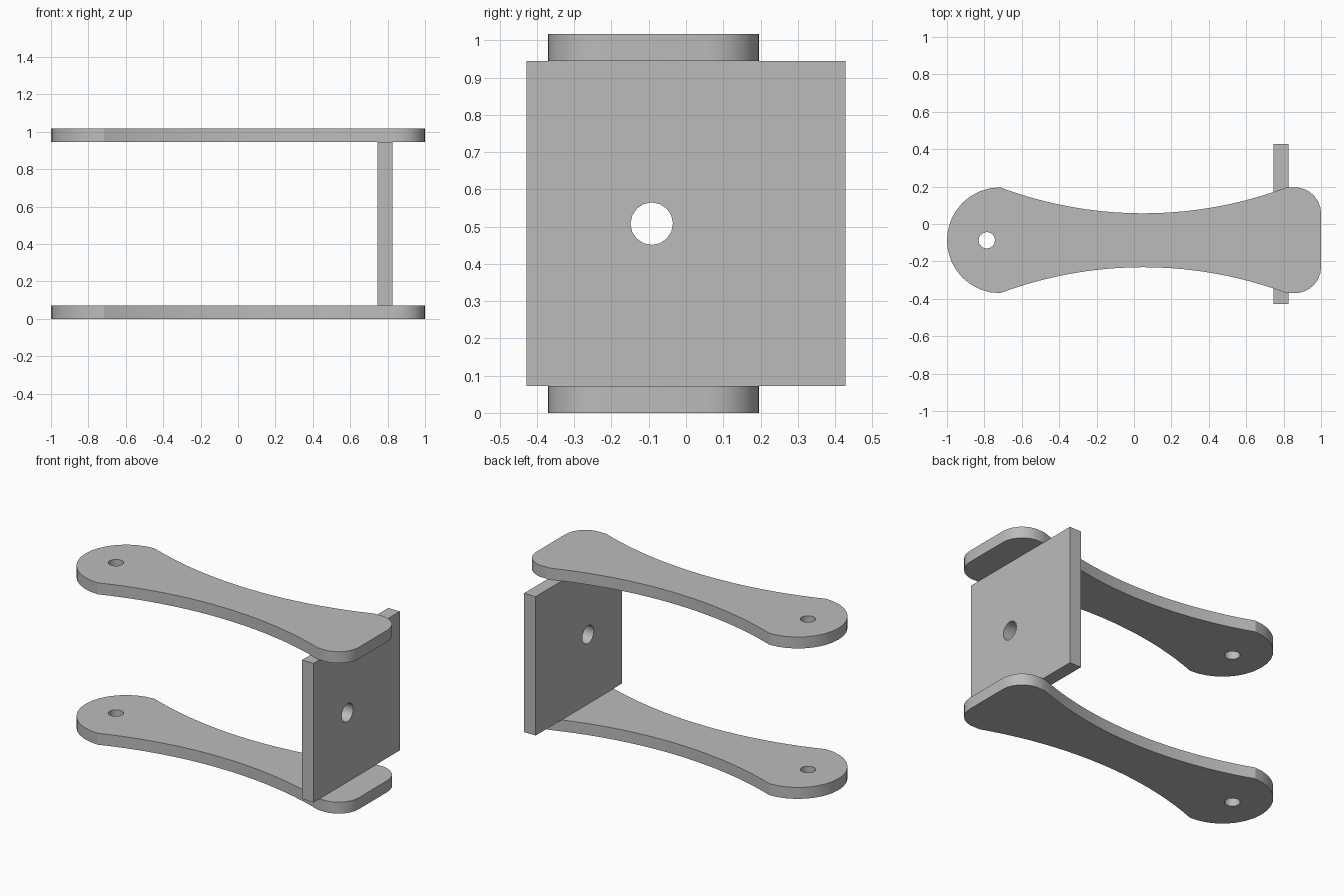
import bpy, bmesh
from math import cos, sin, pi, radians, asin, sqrt
from mathutils import Matrix

cube = bpy.data.objects.get("Cube")
if cube:
    bpy.data.objects.remove(cube, do_unlink=True)

grey = bpy.data.materials.new("plain grey")
grey.use_nodes = True
colour = (0.5, 0.5, 0.5, 1)
grey.diffuse_color = colour
grey.node_tree.nodes["Principled BSDF"].inputs["Base Color"].default_value = colour


def arc(cx, cy, r, start, end, steps):
    """Points along a circular arc, angles in radians."""
    angles = [start + (end - start) * i / steps for i in range(steps + 1)]
    return [(cx + r * cos(a), cy + r * sin(a)) for a in angles]


def circle(cx, cy, r, sides=16):
    return arc(cx, cy, r, 0, 2 * pi, sides)[:-1]


def slab(name, loops, thickness, matrix):
    """Fill an outline with its holes, thicken it and place it."""
    bm = bmesh.new()
    edges = []
    for loop in loops:
        verts = [bm.verts.new((x, y, 0)) for x, y in loop]
        edges += [bm.edges.new((v, verts[i - 1])) for i, v in enumerate(verts)]
    bmesh.ops.triangle_fill(bm, edges=edges, use_beauty=True, normal=(0, 0, 1))
    grown = bmesh.ops.extrude_face_region(bm, geom=bm.faces[:], use_keep_orig=True)
    top = [g for g in grown["geom"] if isinstance(g, bmesh.types.BMVert)]
    bmesh.ops.translate(bm, verts=top, vec=(0, 0, thickness))
    bmesh.ops.transform(bm, matrix=matrix, verts=bm.verts[:])
    bmesh.ops.recalc_face_normals(bm, faces=bm.faces[:])
    mesh = bpy.data.meshes.new(name)
    bm.to_mesh(mesh)
    bm.free()
    mesh.materials.append(grey)
    obj = bpy.data.objects.new(name, mesh)
    bpy.context.collection.objects.link(obj)
    bpy.ops.object.select_all(action="DESELECT")
    obj.select_set(True)
    bpy.context.view_layer.objects.active = obj
    bpy.ops.object.shade_smooth_by_angle(angle=radians(25))
    return obj


# Arm outline: round end, concave waist, filleted square end
axis_y, half, fillet = -0.087, 0.283, 0.14
thick, top_z = 0.072, 0.945
round_x, waist_x, waist_half = -0.717, 0.05, 0.144
chord, sag = waist_x - round_x, half - waist_half
radius = (chord ** 2 + sag ** 2) / (2 * sag)
corner_x, corner_y = 1 - fillet, half - fillet
swing = asin(chord / radius)
lean = asin((corner_x - waist_x) / (radius + fillet))

upper = arc(round_x, 0, half, pi, pi / 2, 8)
upper += arc(waist_x, waist_half + radius, radius,
             -pi / 2 - swing, -pi / 2 + lean, 20)[1:]
upper += arc(corner_x, corner_y, fillet, pi / 2 + lean, 0, 8)[1:]
lower = [(x, -y) for x, y in reversed(upper[1:])]
outline = [(x, y + axis_y) for x, y in upper + lower]
pin_hole = circle(-0.787, axis_y, 0.044)

for name, z in (("lower_arm", 0), ("upper_arm", top_z)):
    slab(name, [outline, pin_hole], thick, Matrix.Translation((0, 0, z)))

# Upright panel between the arms, drawn in y-z and thickened along x
w = 0.428
panel = [(-w, thick), (w, thick), (w, top_z), (-w, top_z)]
upright = Matrix(((0, 0, 1, 0.745), (1, 0, 0, 0), (0, 1, 0, 0), (0, 0, 0, 1)))
slab("upright_panel", [panel, circle(-0.092, 0.508, 0.057)], 0.08, upright)
